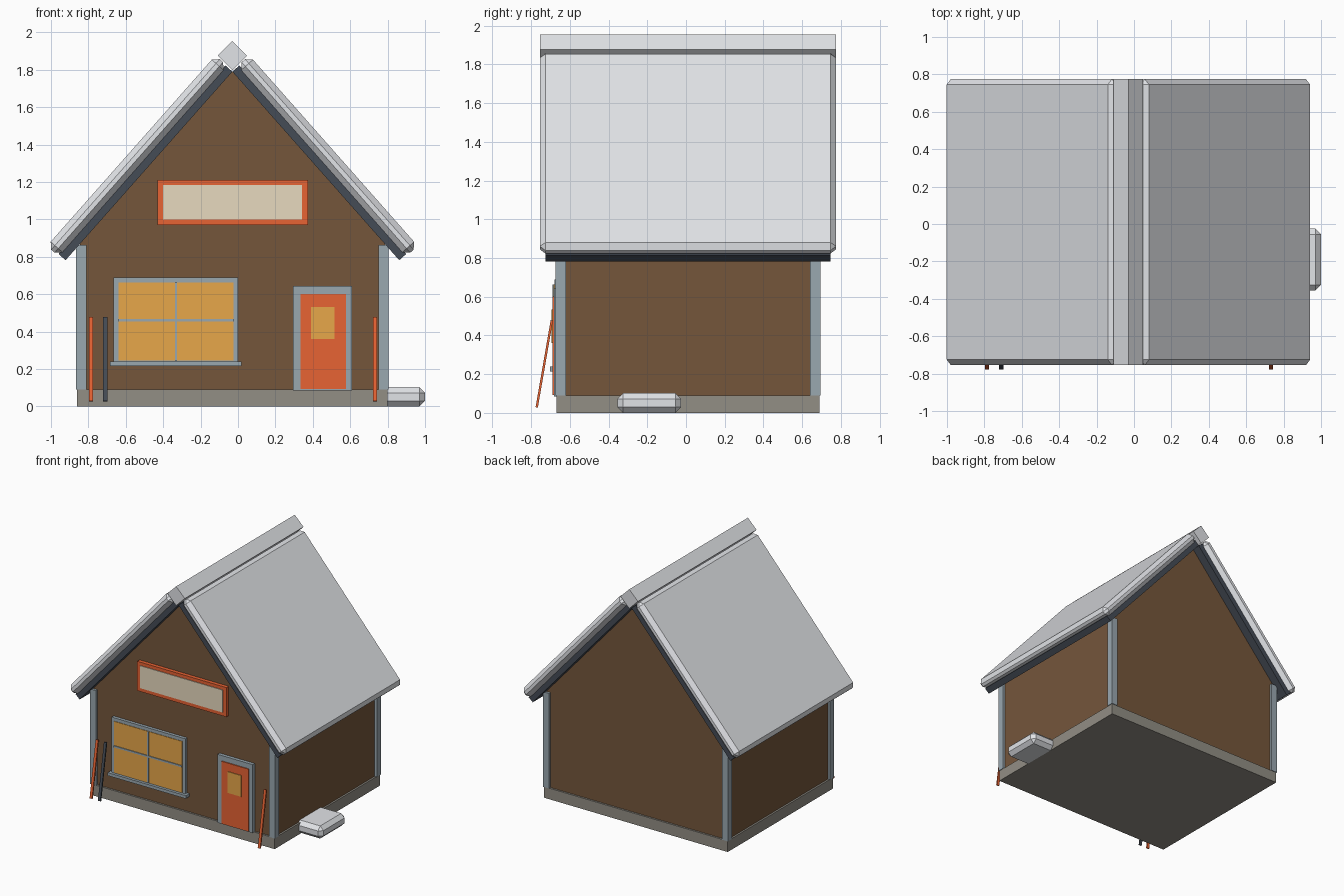
import bpy, bmesh, math
from mathutils import Vector, Matrix

cube = bpy.data.objects.get("Cube")
if cube:
    bpy.data.objects.remove(cube, do_unlink=True)


def material(name, r, g, b):
    lin = [((c / 255 + 0.055) / 1.055) ** 2.4 for c in (r, g, b)] + [1.0]
    m = bpy.data.materials.new(name)
    m.use_nodes = True
    m.diffuse_color = lin
    m.node_tree.nodes["Principled BSDF"].inputs["Base Color"].default_value = lin
    return m


BROWN = material("brown timber", 117, 86, 59)
STONE = material("foundation stone", 146, 142, 133)
TRIM = material("blue grey trim", 154, 168, 176)
ORANGE = material("orange paint", 231, 99, 51)
AMBER = material("amber glass", 232, 168, 74)
CREAM = material("cream board", 234, 220, 193)
SLATE = material("dark slate", 69, 76, 86)
SNOW = material("snow", 229, 231, 235)


def finish(name, bm, mat):
    bmesh.ops.recalc_face_normals(bm, faces=bm.faces)
    me = bpy.data.meshes.new(name)
    bm.to_mesh(me)
    bm.free()
    me.materials.append(mat)
    ob = bpy.data.objects.new(name, me)
    bpy.context.collection.objects.link(ob)
    return ob


def block(name, mat, center, size, rot=(0, 0, 0), bevel=0):
    bm = bmesh.new()
    bmesh.ops.create_cube(bm, size=1, matrix=Matrix.Diagonal((*size, 1)))
    ob = finish(name, bm, mat)
    ob.location = center
    ob.rotation_euler = rot
    if bevel:
        mod = ob.modifiers.new("bevel", 'BEVEL')
        mod.width = bevel
        mod.segments = 1
    return ob


def span(name, mat, x, y, z, **kw):
    """Box given by its min and max on each axis."""
    return block(name, mat, [(a + b) / 2 for a, b in (x, y, z)],
                 [b - a for a, b in (x, y, z)], **kw)


MID_X, MID_Y = -0.03, 0.01
APEX = Vector((MID_X, MID_Y, 1.79))
PITCH = math.radians(48.5)
WALL_Y = -0.655

# Foundation
span("foundation", STONE, (-0.86, 0.80), (-0.67, 0.69), (0, 0.09))

# Gabled wall body
half = 0.815
eave = APEX.z - half * math.tan(PITCH)
profile = [(-half, 0.08), (half, 0.08), (half, eave), (0, APEX.z), (-half, eave)]
bm = bmesh.new()
gable = bm.faces.new([bm.verts.new((MID_X + x, WALL_Y, z)) for x, z in profile])
ext = bmesh.ops.extrude_face_region(bm, geom=[gable])
bmesh.ops.translate(bm, vec=(0, 1.33, 0),
                    verts=[v for v in ext["geom"] if isinstance(v, bmesh.types.BMVert)])
finish("walls", bm, BROWN)

# Corner posts
for sx, side in ((-1, "right"), (1, "left")):
    for sy, end in ((-1, "front"), (1, "back")):
        block(f"{end}_{side}_post", TRIM,
              (MID_X + sx * 0.808, MID_Y + sy * 0.658, 0.477), (0.054, 0.054, 0.775))

# Roof boards with bevelled snow on top
for s, side in ((-1, "right"), (1, "left")):
    down = Vector((s * math.cos(PITCH), 0, -math.sin(PITCH)))
    out = Vector((s * math.sin(PITCH), 0, math.cos(PITCH)))
    block(f"{side}_roof", SLATE, APEX + down * 0.673 + out * 0.025,
          (1.346, 1.47, 0.05), rot=(0, s * PITCH, 0))
    block(f"{side}_roof_snow", SNOW, APEX + down * 0.675 + out * 0.083,
          (1.36, 1.53, 0.084), rot=(0, s * PITCH, 0), bevel=0.03)
block("ridge_snow", SNOW, (MID_X, MID_Y, 1.876), (0.111, 1.53, 0.111),
      rot=(0, math.pi / 4, 0))


def plate(name, mat, x, z, front):
    """Panel standing out from the front wall."""
    return span(name, mat, x, (front, WALL_Y + 0.01), z)


# Front window
plate("window_frame", TRIM, (-0.665, 0.0), (0.23, 0.69), -0.68)
plate("window_glass", AMBER, (-0.64, -0.025), (0.245, 0.663), -0.684)
plate("window_upright", TRIM, (-0.338, -0.325), (0.245, 0.663), -0.69)
plate("window_crossbar", TRIM, (-0.64, -0.025), (0.453, 0.467), -0.69)
plate("window_sill", TRIM, (-0.685, 0.02), (0.215, 0.24), -0.702)

# Door
plate("door_frame", TRIM, (0.293, 0.61), (0.085, 0.643), -0.682)
plate("door", ORANGE, (0.335, 0.577), (0.092, 0.6), -0.69)
plate("door_glass", AMBER, (0.39, 0.515), (0.36, 0.533), -0.695)

# Sign board
plate("sign_frame", ORANGE, (-0.43, 0.375), (0.97, 1.21), -0.685)
plate("sign_panel", CREAM, (-0.40, 0.343), (1.0, 1.183), -0.69)

# Skis leaning on the front wall
lean = math.atan2(0.078, 0.45)
for name, x, mat in (("outer_ski", -0.785, ORANGE), ("inner_ski", -0.71, SLATE),
                     ("door_ski", 0.733, ORANGE)):
    block(name, mat, (x, -0.732, 0.253), (0.022, 0.012, 0.456), rot=(-lean, 0, 0))

# Snow heap beside the wall
span("snow_heap", SNOW, (0.70, 1.0), (-0.355, -0.025), (0, 0.103), bevel=0.03)
